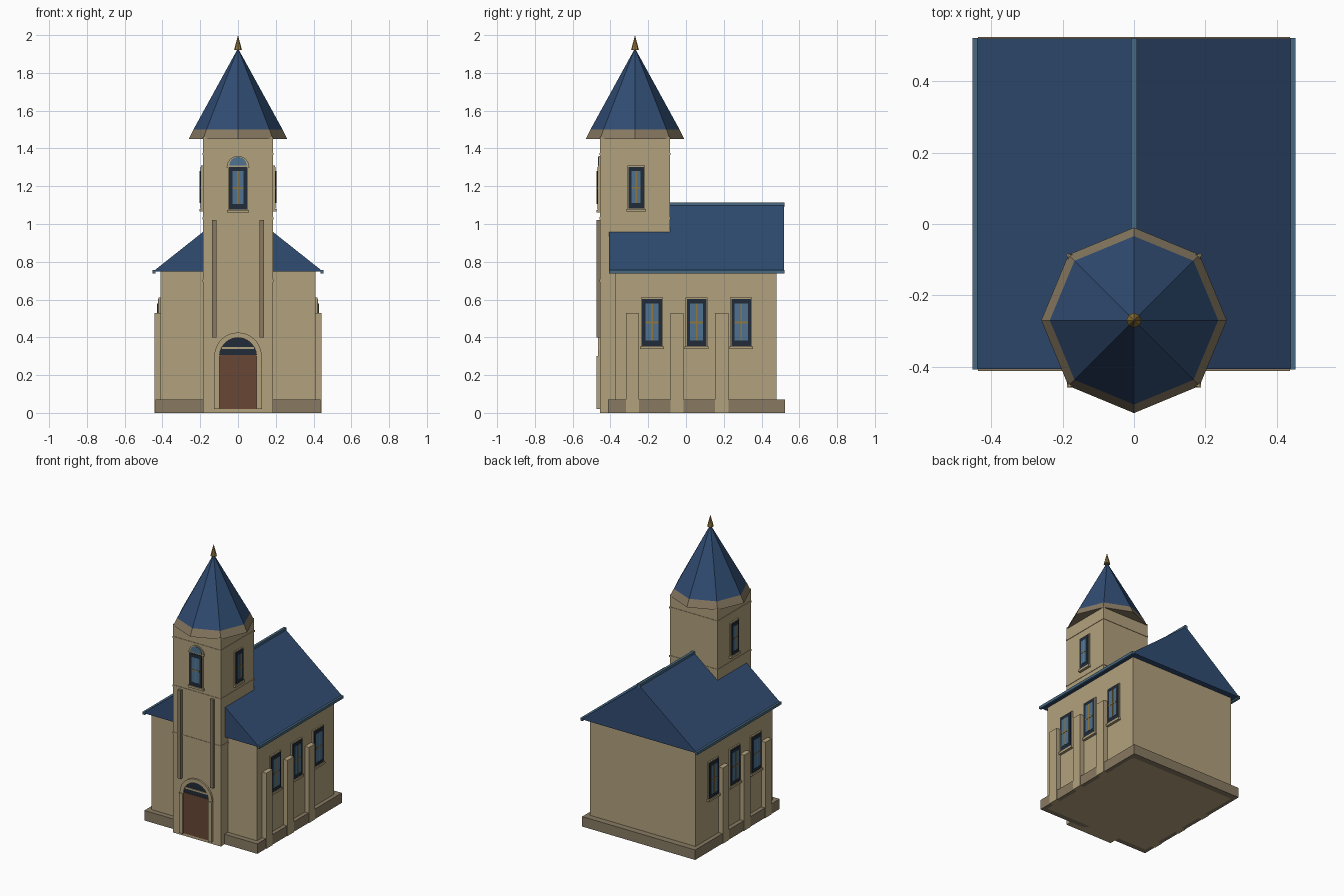
import bpy
from math import pi, sin, cos
from mathutils import Matrix

cube = bpy.data.objects.get("Cube")
if cube:
    bpy.data.objects.remove(cube, do_unlink=True)


def material(name, *srgb):
    lin = [((c / 255 + 0.055) / 1.055) ** 2.4 for c in srgb] + [1]
    m = bpy.data.materials.new(name)
    m.use_nodes = True
    m.diffuse_color = lin
    m.node_tree.nodes["Principled BSDF"].inputs["Base Color"].default_value = lin
    return m


PLASTER = material("plaster", 178, 161, 125)
STONE = material("stone", 136, 122, 98)
SLATE = material("blue roof", 48, 76, 114)
TRIM = material("pale blue trim", 72, 106, 130)
GLASS = material("glass", 78, 114, 144)
DARK = material("dark frame", 32, 43, 56)
GOLD = material("gold", 146, 118, 58)
WOOD = material("door wood", 104, 70, 53)


def wall(x, y, angle):
    """Frame for a wall: u runs along it, z is up, depth grows outward."""
    return Matrix.Translation((x, y, 0)) @ Matrix.Rotation(angle, 4, 'Z')


WORLD = wall(0, 0, 0)


def prism(name, outline, d0, d1, mat, frame=WORLD):
    """Extrude a (u, z) outline from depth d0 out to d1."""
    n = len(outline)
    verts = [frame @ Matrix.Translation((u, -d, z)).translation
             for d in (d0, d1) for u, z in outline]
    faces = [tuple(range(n))[::-1], tuple(range(n, 2 * n))]
    faces += [(i, (i + 1) % n, (i + 1) % n + n, i + n) for i in range(n)]
    me = bpy.data.meshes.new(name)
    me.from_pydata(verts, [], faces)
    me.materials.append(mat)
    ob = bpy.data.objects.new(name, me)
    bpy.context.collection.objects.link(ob)
    return ob


def box(name, u0, u1, z0, z1, d0, d1, mat, frame=WORLD):
    return prism(name, [(u0, z0), (u1, z0), (u1, z1), (u0, z1)], d0, d1, mat, frame)


def arc(r, zc, steps=12):
    return [(r * cos(pi * i / steps), zc + r * sin(pi * i / steps))
            for i in range(steps + 1)]


def cone(name, r1, r2, z0, z1, mat):
    bpy.ops.mesh.primitive_cone_add(vertices=8, radius1=r1, radius2=r2, depth=z1 - z0,
                                    location=(0, TOWER_Y, (z0 + z1) / 2))
    ob = bpy.context.object
    ob.name = name
    ob.data.materials.append(mat)


def window(name, frame, half, z0, z1):
    """Framed, glazed window with crossed bars and a sill."""
    h = half - 0.006
    g = half - 0.023
    box(name + "_surround", -half, half, z0, z1, -0.01, 0.01, PLASTER, frame)
    box(name + "_sill", -half - 0.005, half + 0.005, z0 - 0.01, z0 + 0.005,
        -0.01, 0.018, PLASTER, frame)
    box(name + "_frame", -h, h, z0 + 0.007, z1 - 0.007, 0, 0.014, DARK, frame)
    box(name + "_glass", -g, g, z0 + 0.035, z1 - 0.03, 0, 0.016, GLASS, frame)
    mid = (z0 + z1) / 2
    box(name + "_upright", -0.004, 0.004, z0 + 0.035, z1 - 0.03, 0, 0.018, GOLD, frame)
    box(name + "_crossbar", -g, g, mid - 0.004, mid + 0.004, 0, 0.018, GOLD, frame)


TOWER_Y, HALF = -0.27, 0.185
FRONT = wall(0, TOWER_Y - HALF, 0)

# Nave, plinth and gabled roof
box("nave", -0.41, 0.41, 0, 0.76, -0.48, 0.375, PLASTER)
box("plinth", -0.438, 0.438, 0, 0.07, -0.524, 0.412, STONE)
prism("nave_roof", [(-0.45, 0.748), (0.45, 0.748), (0, 1.105)], -0.52, 0.407, SLATE)
box("ridge_cap", -0.009, 0.009, 1.09, 1.115, -0.522, TOWER_Y + 0.5, TRIM)
for side, label in ((-1, "right"), (1, "left")):
    box(label + "_eave", side * 0.437, side * 0.453, 0.738, 0.757, -0.522, 0.408, TRIM)

# Tower shaft with thin bands, cornice, spire and finial
box("tower", -HALF, HALF, 0, 1.46, -TOWER_Y - HALF, -TOWER_Y + HALF, PLASTER)
for i, z in enumerate((0.70, 1.03, 1.37)):
    r = HALF + 0.003
    box(f"tower_band_{i + 1}", -r, r, z - 0.006, z + 0.006,
        -TOWER_Y - r, -TOWER_Y + r, PLASTER)
cone("cornice", 0.26, 0.236, 1.45, 1.50, STONE)
cone("spire", 0.236, 0, 1.50, 1.93, SLATE)
cone("finial", 0.021, 0, 1.92, 2.0, GOLD)

# Tall strips on the tower front
for side, label in ((-1, "right"), (1, "left")):
    box(label + "_strip", side * 0.125 - 0.012, side * 0.125 + 0.012,
        0.40, 1.02, -0.01, 0.018, STONE, FRONT)

# Arched doorway
SPRING = 0.30
for side, label in ((-1, "right"), (1, "left")):
    box(label + "_door_jamb", side * 0.098, side * 0.126, 0.02, SPRING,
        -0.01, 0.018, PLASTER, FRONT)
prism("door_arch", arc(0.126, SPRING) + arc(0.098, SPRING)[::-1], -0.01, 0.012, PLASTER, FRONT)
prism("door_fanlight", arc(0.098, SPRING), -0.01, 0.004, DARK, FRONT)
box("fanlight_bar", -0.085, 0.085, 0.338, 0.35, 0, 0.008, PLASTER, FRONT)
box("door", -0.098, 0.098, 0.02, 0.307, -0.01, 0.006, WOOD, FRONT)

# Tower windows, the front one with an arched head
window("tower_front_window", FRONT, 0.053, 1.07, 1.31)
prism("window_arch", arc(0.06, 1.30), -0.01, 0.008, PLASTER, FRONT)
prism("window_arch_glass", arc(0.045, 1.31), 0, 0.011, GLASS, FRONT)

# Side windows and buttresses, the same on both sides
for side, label in ((-1, "right"), (1, "left")):
    turn = side * pi / 2
    window(label + "_tower_window", wall(side * HALF, -0.264, turn), 0.047, 1.075, 1.31)
    for i in range(3):
        y = -0.18 + i * 0.236
        window(f"{label}_nave_window_{i + 1}", wall(side * 0.41, y, turn), 0.058, 0.347, 0.61)
        box(f"{label}_buttress_{i + 1}", -0.035, 0.035, 0, 0.53, -0.01, 0.032,
            PLASTER, wall(side * 0.41, y - 0.103, turn))

# Consistent outward normals
import bmesh
for ob in bpy.context.scene.objects:
    if ob.type == 'MESH':
        bm = bmesh.new()
        bm.from_mesh(ob.data)
        bmesh.ops.recalc_face_normals(bm, faces=bm.faces)
        bm.to_mesh(ob.data)
        bm.free()
